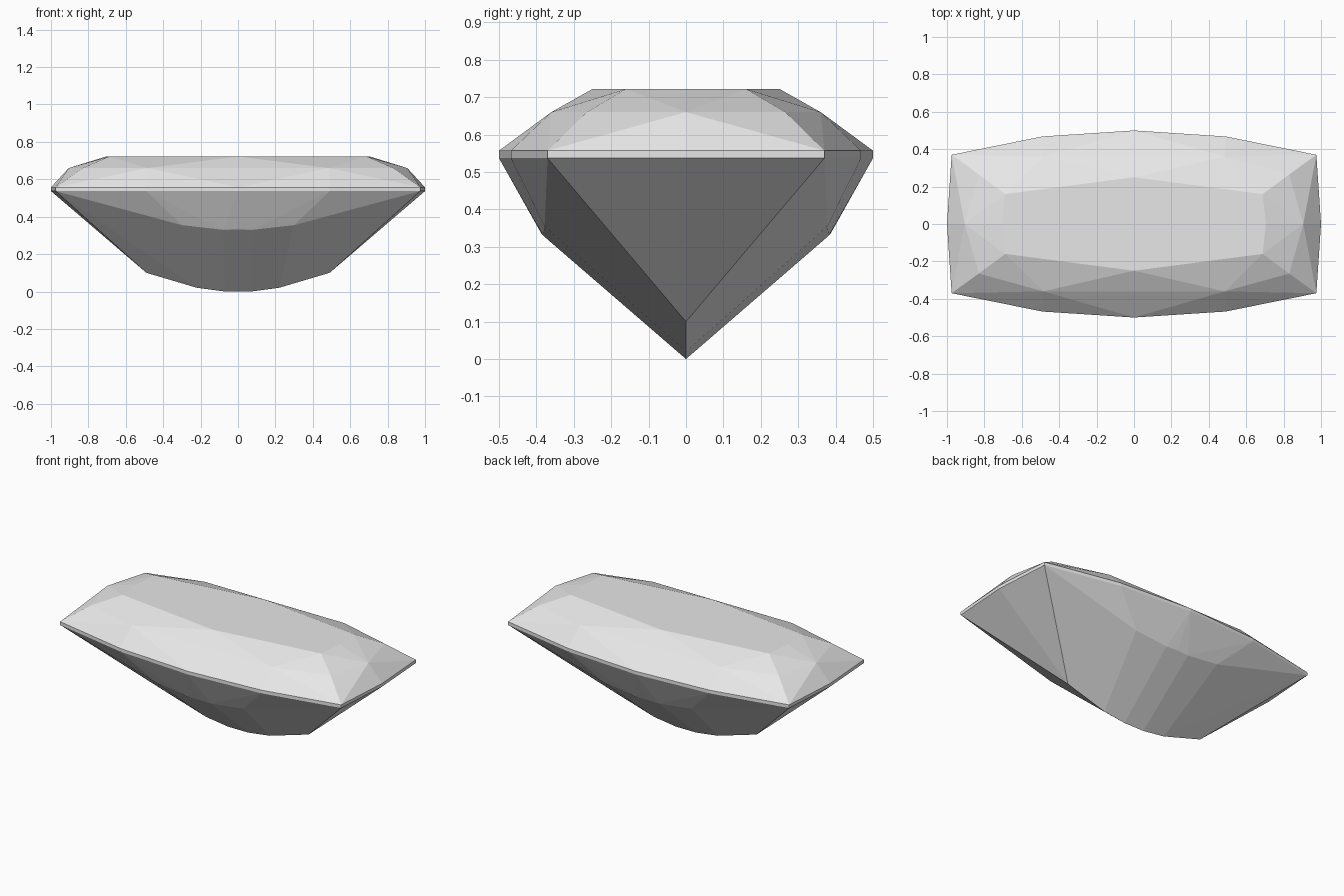
import bpy
import bmesh
from math import radians

cube = bpy.data.objects.get("Cube")
if cube:
    bpy.data.objects.remove(cube, do_unlink=True)

# Single pale grey stone material
stone = bpy.data.materials.new("pale_grey_stone")
stone.use_nodes = True
colour = (0.8, 0.8, 0.8, 1.0)
stone.diffuse_color = colour
stone.node_tree.nodes["Principled BSDF"].inputs["Base Color"].default_value = colour

# One quarter of the stone's corners, from the table down to the keel
table = [(x, y, 0.722) for x, y in ((0, 0.25), (0.688, 0.16), (0.705, 0))]
crown = [(x, y, 0.66) for x, y in ((0.485, 0.36), (0.83, 0.265), (0.905, 0))]
outline = ((0, 0.5), (0.49, 0.468), (0.975, 0.37), (1, 0))
girdle = [(x, y, z) for z in (0.557, 0.537) for x, y in outline]
pavilion = [(0.3, 0.378, 0.355), (0.08, 0.382, 0.33), (0, 0.387, 0.336)]
keel = [(0.49, 0, 0.1), (0.22, 0, 0.02), (0.07, 0, 0)]

# Mirror the quarter to all four sides
corners = {
    (sx * x if x else 0, sy * y if y else 0, z)
    for x, y, z in table + crown + girdle + pavilion + keel
    for sx in (-1, 1)
    for sy in (-1, 1)
}

# Cut the facets as the convex skin around the corners
bm = bmesh.new()
for corner in sorted(corners):
    bm.verts.new(corner)
bmesh.ops.convex_hull(bm, input=bm.verts[:])
loose = [v for v in bm.verts if not v.link_faces]
bmesh.ops.delete(bm, geom=loose, context="VERTS")
bmesh.ops.dissolve_limit(bm, angle_limit=radians(1), verts=bm.verts[:], edges=bm.edges[:])
bmesh.ops.recalc_face_normals(bm, faces=bm.faces[:])
for face in bm.faces:
    face.smooth = False

mesh = bpy.data.meshes.new("cut_gemstone")
bm.to_mesh(mesh)
bm.free()
mesh.materials.append(stone)
gem = bpy.data.objects.new("cut_gemstone", mesh)
bpy.context.collection.objects.link(gem)
